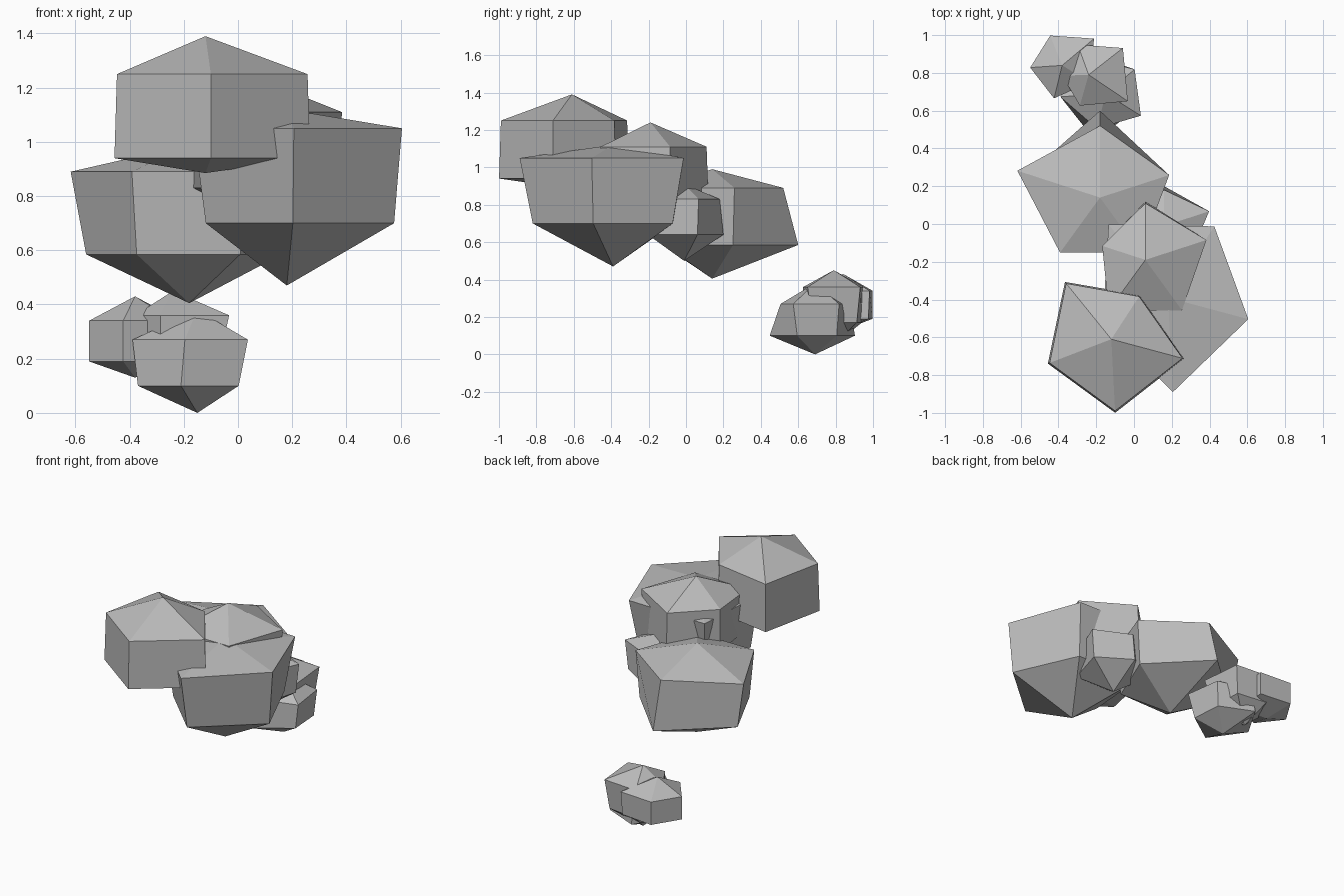
import bpy
import bmesh
from math import cos, sin, radians

SIDES = 5

# Remove the default object
default = bpy.data.objects.get("Cube")
if default:
    bpy.data.objects.remove(default, do_unlink=True)

# One plain stone material
stone = bpy.data.materials.new("stone_grey")
stone.use_nodes = True
grey = (0.5, 0.5, 0.5, 1.0)
stone.diffuse_color = grey
stone.node_tree.nodes["Principled BSDF"].inputs["Base Color"].default_value = grey


def ring(mesh, centre, radii, height, turn):
    """Five-cornered ring of vertices with one radius per corner."""
    corners = []
    for index, radius in enumerate(radii):
        angle = radians(turn + index * 360 / SIDES)
        x = centre[0] + radius * cos(angle)
        y = centre[1] + radius * sin(angle)
        corners.append(mesh.verts.new((x, y, height)))
    return corners


def rock(name, centre, turn, heights, upper, lower):
    """Faceted boulder: peak, upper ring, lower ring and bottom point."""
    peak_z, upper_z, lower_z, base_z = heights
    mesh = bmesh.new()
    peak = mesh.verts.new((*centre, peak_z))
    base = mesh.verts.new((*centre, base_z))
    top = ring(mesh, centre, upper, upper_z, turn)
    bottom = ring(mesh, centre, lower, lower_z, turn)
    for index in range(SIDES):
        following = (index + 1) % SIDES
        mesh.faces.new((peak, top[index], top[following]))
        mesh.faces.new((top[index], bottom[index], bottom[following], top[following]))
        mesh.faces.new((base, bottom[following], bottom[index]))
    bmesh.ops.recalc_face_normals(mesh, faces=mesh.faces[:])
    data = bpy.data.meshes.new(name)
    mesh.to_mesh(data)
    mesh.free()
    data.materials.append(stone)
    boulder = bpy.data.objects.new(name, data)
    bpy.context.collection.objects.link(boulder)
    return boulder


# Large boulders of the main group
rock("front_boulder", centre=(-.12, -.61), turn=57,
     heights=(1.39, 1.25, .94, .885),
     upper=(.27, .38, .35, .38, .39), lower=(.28, .39, .36, .39, .4))
rock("left_boulder", centre=(.18, -.39), turn=57,
     heights=(1.12, 1.05, .7, .47),
     upper=(.45, .5, .37, .5, .44), lower=(.38, .42, .32, .43, .41))
rock("middle_boulder", centre=(.06, -.19), turn=90,
     heights=(1.24, 1.11, .83, .72),
     upper=(.3, .24, .33, .33, .34), lower=(.31, .24, .3, .33, .33))
rock("right_boulder", centre=(-.18, .14), turn=90,
     heights=(.99, .89, .585, .405),
     upper=(.38, .46, .36, .36, .385), lower=(.46, .4, .33, .32, .36))

# Small wedged stone
rock("wedged_stone", centre=(.16, -.01), turn=90,
     heights=(.91, .83, .64, .5),
     upper=(.19, .2, .2, .22, .25), lower=(.21, .22, .24, .24, .23))

# Low group of three stones at the back
rock("low_stone", centre=(-.15, .69), turn=40,
     heights=(.38, .27, .1, 0),
     upper=(.2, .2, .24, .19, .22), lower=(.18, .23, .22, .25, .18))
rock("back_stone", centre=(-.38, .84), turn=40,
     heights=(.43, .34, .19, .13),
     upper=(.22, .17, .17, .18, .17), lower=(.21, .17, .17, .18, .17))
rock("upper_stone", centre=(-.24, .79), turn=38,
     heights=(.45, .36, .17, .05),
     upper=(.23, .17, .14, .17, .25), lower=(.2, .16, .14, .17, .2))
